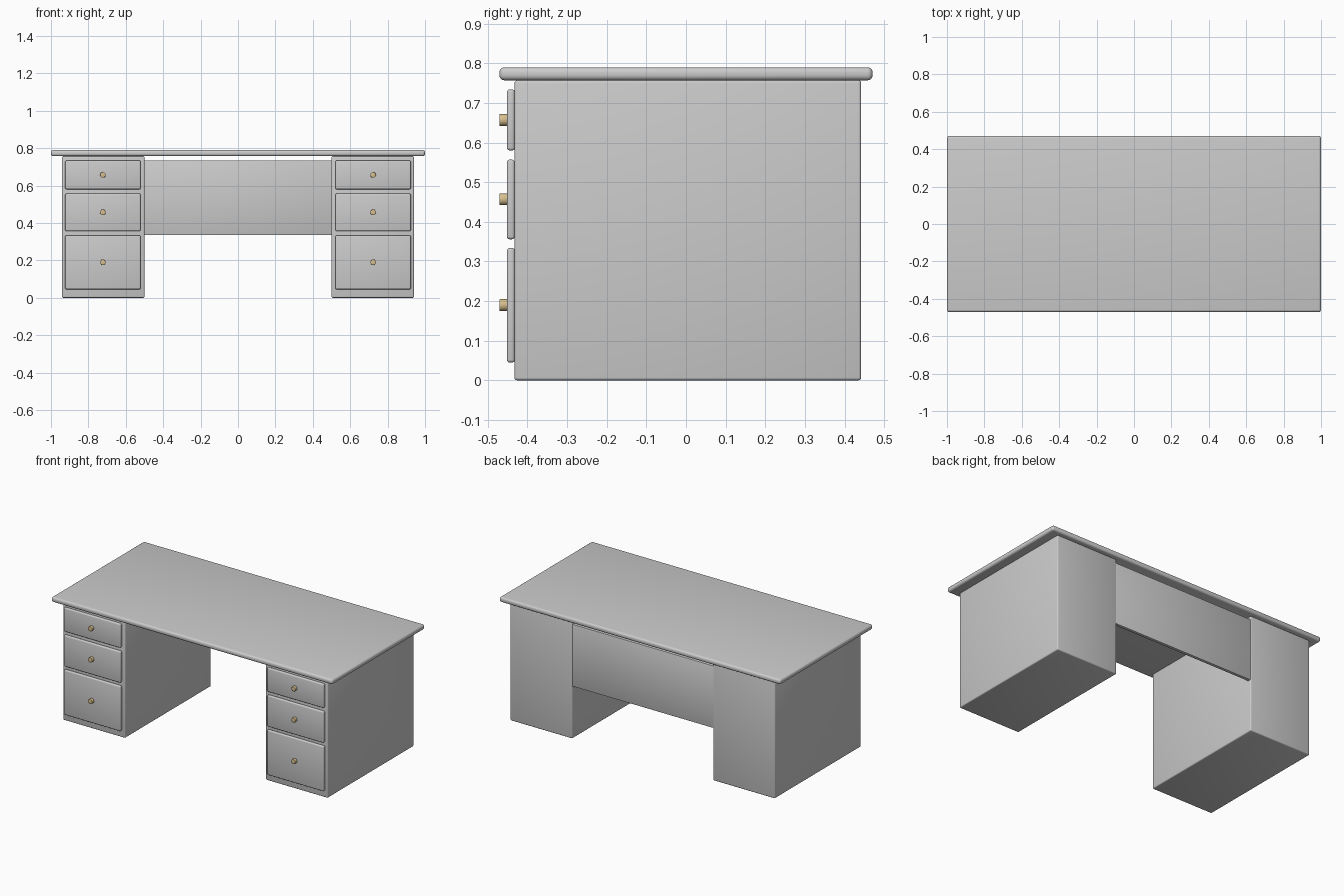
import bpy
from math import radians

if "Cube" in bpy.data.objects:
    bpy.data.objects.remove(bpy.data.objects["Cube"])


def box(name, x, y, z, bevel, segments=3):
    """Rounded box from (min, max) ranges along each axis."""
    bpy.ops.mesh.primitive_cube_add(
        size=1, location=[(r[0] + r[1]) / 2 for r in (x, y, z)])
    ob = bpy.context.object
    ob.name = name
    ob.scale = [r[1] - r[0] for r in (x, y, z)]
    bpy.ops.object.transform_apply(location=False, rotation=False, scale=True)
    mod = ob.modifiers.new("soft_edges", 'BEVEL')
    mod.width = bevel
    mod.segments = segments
    bpy.ops.object.modifier_apply(modifier=mod.name)
    bpy.ops.object.shade_smooth_by_angle(angle=radians(35))
    return ob


brass = bpy.data.materials.new("brass")
brass.diffuse_color = (0.68, 0.52, 0.27, 1)
brass.use_nodes = True
brass.node_tree.nodes["Principled BSDF"].inputs["Base Color"].default_value = brass.diffuse_color


def knob(name, x, z):
    """Short brass cylinder facing the front."""
    bpy.ops.mesh.primitive_cylinder_add(
        vertices=32, radius=0.015, depth=0.022,
        location=(x, -0.46, z), rotation=(radians(90), 0, 0))
    ob = bpy.context.object
    ob.name = name
    mod = ob.modifiers.new("soft_edges", 'BEVEL')
    mod.width = 0.002
    mod.segments = 2
    bpy.ops.object.modifier_apply(modifier=mod.name)
    bpy.ops.object.shade_smooth_by_angle(angle=radians(35))
    ob.data.materials.append(brass)


# Desktop with nearly full-round edge
box("desktop", (-1, 1), (-0.471, 0.471), (0.757, 0.79), 0.013, 4)

# Modesty panel between the pedestals at the back
box("modesty_panel", (-0.503, 0.503), (0.418, 0.438), (0.335, 0.735), 0.003, 2)

# Two pedestals, each with three drawers and knobs
drawers = {"bottom": (0.045, 0.334, 0.19),
           "middle": (0.356, 0.557, 0.457),
           "top": (0.58, 0.734, 0.657)}
for side, s in (("left", -1), ("right", 1)):
    def span(a, b):
        return tuple(sorted((s * a, s * b)))

    box(side + "_pedestal", span(0.5, 0.941), (-0.433, 0.442), (0, 0.757), 0.007)
    for level, (z0, z1, zk) in drawers.items():
        part = f"{side}_{level}_drawer"
        box(part, span(0.521, 0.924), (-0.452, -0.432), (z0, z1), 0.007)
        knob(part + "_knob", s * 0.7225, zk)
